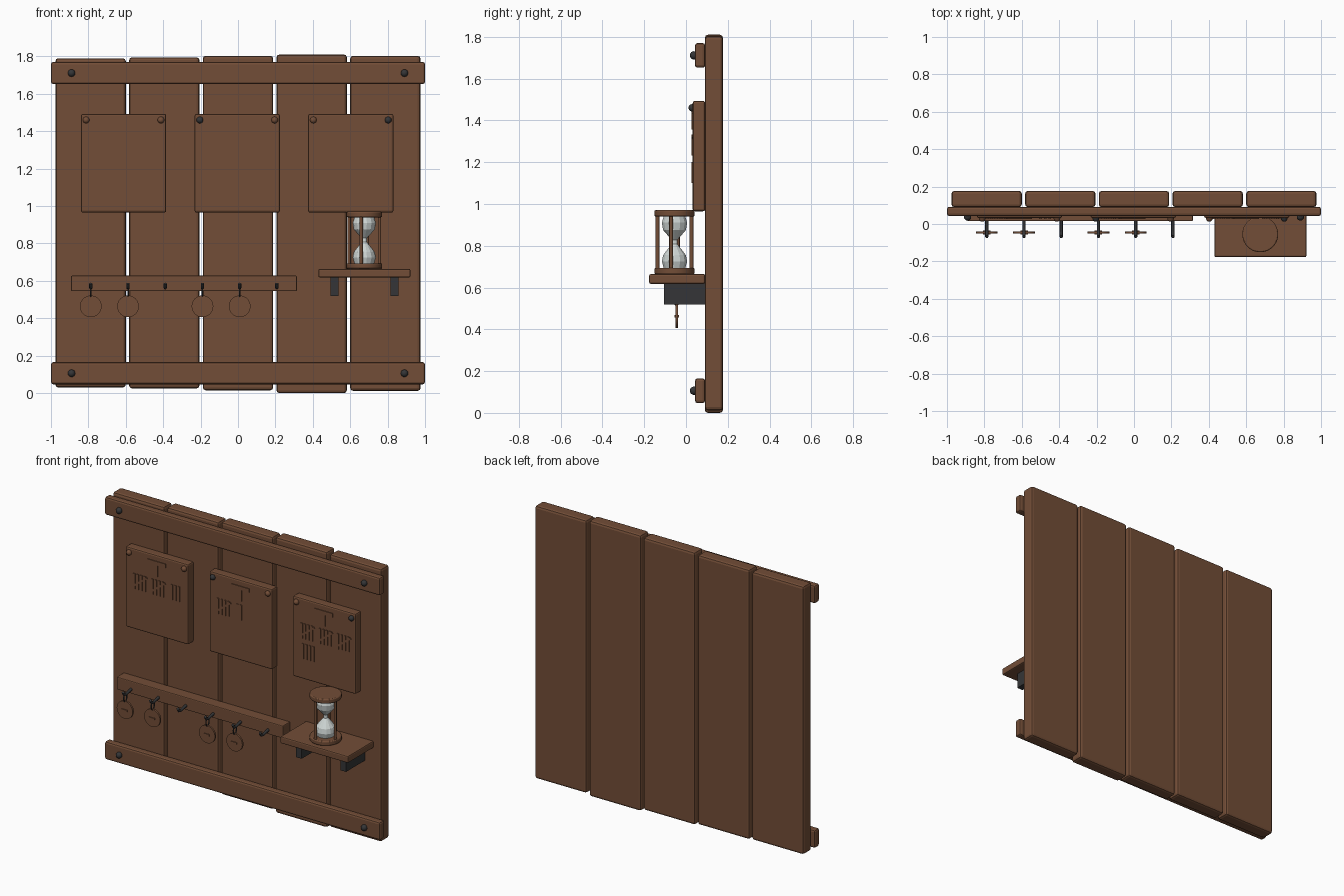
import bpy, bmesh, math
from mathutils import Vector, Matrix

cube = bpy.data.objects.get("Cube")
if cube:
    bpy.data.objects.remove(cube, do_unlink=True)


def material(name, rgb, rough=0.7):
    m = bpy.data.materials.new(name)
    m.use_nodes = True
    m.diffuse_color = (*rgb, 1)
    bsdf = m.node_tree.nodes["Principled BSDF"]
    bsdf.inputs["Base Color"].default_value = (*rgb, 1)
    bsdf.inputs["Roughness"].default_value = rough
    return m


WOOD = material("brown wood", (0.17, 0.075, 0.038))
IRON = material("dark iron", (0.035, 0.036, 0.038), 0.5)
GLASS = material("pale glass", (0.62, 0.67, 0.66), 0.2)


def finish(name, bm, mat, bevel=0, segments=2, smooth=False):
    bmesh.ops.recalc_face_normals(bm, faces=bm.faces)
    mesh = bpy.data.meshes.new(name)
    bm.to_mesh(mesh)
    bm.free()
    mesh.materials.append(mat)
    obj = bpy.data.objects.new(name, mesh)
    bpy.context.collection.objects.link(obj)
    if bevel:
        mod = obj.modifiers.new("Bevel", "BEVEL")
        mod.width, mod.segments = bevel, segments
    if smooth:
        bpy.ops.object.select_all(action="DESELECT")
        obj.select_set(True)
        bpy.context.view_layer.objects.active = obj
        bpy.ops.object.shade_smooth_by_angle(angle=math.radians(40))
    return obj


def add_box(bm, x, y, z, tilt=0):
    """Add a box from (low, high) spans, tilted about the y axis."""
    spans = (x, y, z)
    centre = Vector([(a + b) / 2 for a, b in spans])
    size = Matrix.Diagonal([b - a for a, b in spans] + [1])
    turn = Matrix.Rotation(tilt, 4, "Y")
    bmesh.ops.create_cube(bm, size=1, matrix=Matrix.Translation(centre) @ turn @ size)


def box(name, x, y, z, mat=WOOD, bevel=0.0, segments=2):
    bm = bmesh.new()
    add_box(bm, x, y, z)
    return finish(name, bm, mat, bevel, segments)


def rod(name, start, end, r, mat, sides=16, bevel=0):
    start, end = Vector(start), Vector(end)
    axis = end - start
    turn = axis.to_track_quat("Z", "Y").to_matrix().to_4x4()
    bm = bmesh.new()
    bmesh.ops.create_cone(bm, cap_ends=True, segments=sides, radius1=r, radius2=r,
                          depth=axis.length,
                          matrix=Matrix.Translation((start + end) / 2) @ turn)
    return finish(name, bm, mat, bevel, smooth=True)


def stud(name, x, y, z, r, mat):
    """Domed nail head facing the front."""
    bm = bmesh.new()
    bmesh.ops.create_uvsphere(bm, u_segments=12, v_segments=8, radius=r,
                              matrix=Matrix.Translation((x, y, z)))
    return finish(name, bm, mat, smooth=True)


def tube(name, points, r, mat, closed=False):
    curve = bpy.data.curves.new(name, "CURVE")
    curve.dimensions = "3D"
    curve.bevel_depth, curve.bevel_resolution = r, 2
    curve.use_fill_caps = True
    line = curve.splines.new("POLY")
    line.points.add(len(points) - 1)
    for p, co in zip(line.points, points):
        p.co = (*co, 1)
    line.use_cyclic_u = closed
    curve.materials.append(mat)
    obj = bpy.data.objects.new(name, curve)
    bpy.context.collection.objects.link(obj)


# Backing planks with uneven ends
ends = [(0.03, 1.79), (0.025, 1.795), (0.015, 1.803), (0.0, 1.81), (0.012, 1.803)]
for i, z in enumerate(ends):
    x = (i - 2) * 0.394
    box(f"plank_{i + 1}", (x - 0.188, x + 0.188), (0.09, 0.177), z, bevel=0.015)

# Cross battens with bolts
for name, low in (("lower", 0.047), ("upper", 1.652)):
    box(f"{name}_batten", (-1, 1), (0.043, 0.092), (low, low + 0.118), bevel=0.012)
    for side in (-1, 1):
        stud(f"{name}_bolt", side * 0.89, 0.038, low + 0.059, 0.02, IRON)


# Notice boards with raised heading and tally marks
FACE = (0.027, 0.036)


def stroke(bm, x, z):
    add_box(bm, (x - 0.007, x + 0.007), FACE, (z - 0.05, z + 0.05))


def tally(bm, x, z, count):
    for k in range(count):
        stroke(bm, x + k * 0.025, z)
    if count == 4:
        return x + 0.125
    return x


def crossed(bm, x, z):
    tally(bm, x, z, 4)
    mid = x + 0.0375
    add_box(bm, (mid - 0.006, mid + 0.006), (0.026, 0.035), (z - 0.07, z + 0.07),
            math.radians(52))


boards = [(-0.612, 2, 3, 0, (WOOD, WOOD)), (-0.004, 1, 2, 0, (IRON, WOOD)),
          (0.603, 3, 0, 4, (WOOD, IRON))]
for n, (x, groups, extra, second_row, pins) in enumerate(boards, 1):
    box(f"notice_board_{n}", (x - 0.228, x + 0.228), (0.032, 0.092), (0.965, 1.493), bevel=0.01)
    for side, mat in zip((-1, 1), pins):
        stud(f"board_{n}_nail", x + side * 0.2, 0.03, 1.46, 0.018, mat)
    bm = bmesh.new()
    add_box(bm, (x - 0.066, x + 0.066), FACE, (1.43, 1.455))
    add_box(bm, (x - 0.01, x + 0.01), FACE, (1.357, 1.43))
    start = x - 0.162
    for g in range(groups):
        crossed(bm, start + g * 0.132, 1.283)
    tally(bm, start + groups * 0.132 + 0.01, 1.283, extra)
    tally(bm, start + 0.01, 1.15, second_row)
    finish(f"board_{n}_marks", bm, WOOD)

# Hook rail, hooks and hanging tags
box("hook_rail", (-0.893, 0.315), (0.015, 0.092), (0.545, 0.628), bevel=0.006)
for i in range(6):
    x = -0.787 + i * 0.199
    tube(f"hook_{i + 1}", [(x, 0.02, 0.575), (x, -0.035, 0.563), (x, -0.055, 0.566),
                           (x, -0.068, 0.585)], 0.009, IRON)
    if i in (2, 5):
        continue
    loop = [(x, -0.045 + 0.016 * math.cos(a), 0.543 + 0.026 * math.sin(a))
            for a in (k * math.tau / 16 for k in range(16))]
    tube(f"tag_ring_{i + 1}", loop, 0.004, IRON, closed=True)
    rod(f"tag_{i + 1}", (x, -0.051, 0.464), (x, -0.039, 0.464), 0.058, WOOD, 32)
    for y in (-0.053, -0.037):
        box(f"tag_mark_{i + 1}", (x - 0.02, x + 0.02), (y - 0.003, y + 0.003), (0.457, 0.468))

# Shelf on two iron brackets
box("shelf", (0.43, 0.922), (-0.177, 0.092), (0.618, 0.664), bevel=0.008)
for x in (0.515, 0.837):
    box("shelf_bracket", (x - 0.021, x + 0.021), (-0.105, 0.092), (0.518, 0.62), IRON)

# Hourglass: end discs, four posts and a turned glass
hx, hy = 0.675, -0.055
for name, low in (("base", 0.664), ("cap", 0.94)):
    rod(f"hourglass_{name}", (hx, hy, low), (hx, hy, low + 0.03), 0.096, WOOD, 32, 0.006)
for k in range(4):
    a = k * math.pi / 2 - 0.2
    px, py = hx + 0.083 * math.cos(a), hy + 0.083 * math.sin(a)
    rod(f"hourglass_post_{k + 1}", (px, py, 0.685), (px, py, 0.95), 0.009, WOOD, 10)

profile = [(0.052, 0.69), (0.062, 0.725), (0.056, 0.755), (0.014, 0.808),
           (0.014, 0.828), (0.056, 0.875), (0.062, 0.91), (0.052, 0.945)]
bm = bmesh.new()
verts = [bm.verts.new((hx + r, hy, z)) for r, z in profile]
edges = [bm.edges.new(pair) for pair in zip(verts, verts[1:])]
bmesh.ops.spin(bm, geom=verts + edges, cent=(hx, hy, 0), axis=(0, 0, 1),
               angle=math.tau, steps=14)
bmesh.ops.remove_doubles(bm, verts=bm.verts, dist=0.0005)
finish("hourglass_glass", bm, GLASS)
